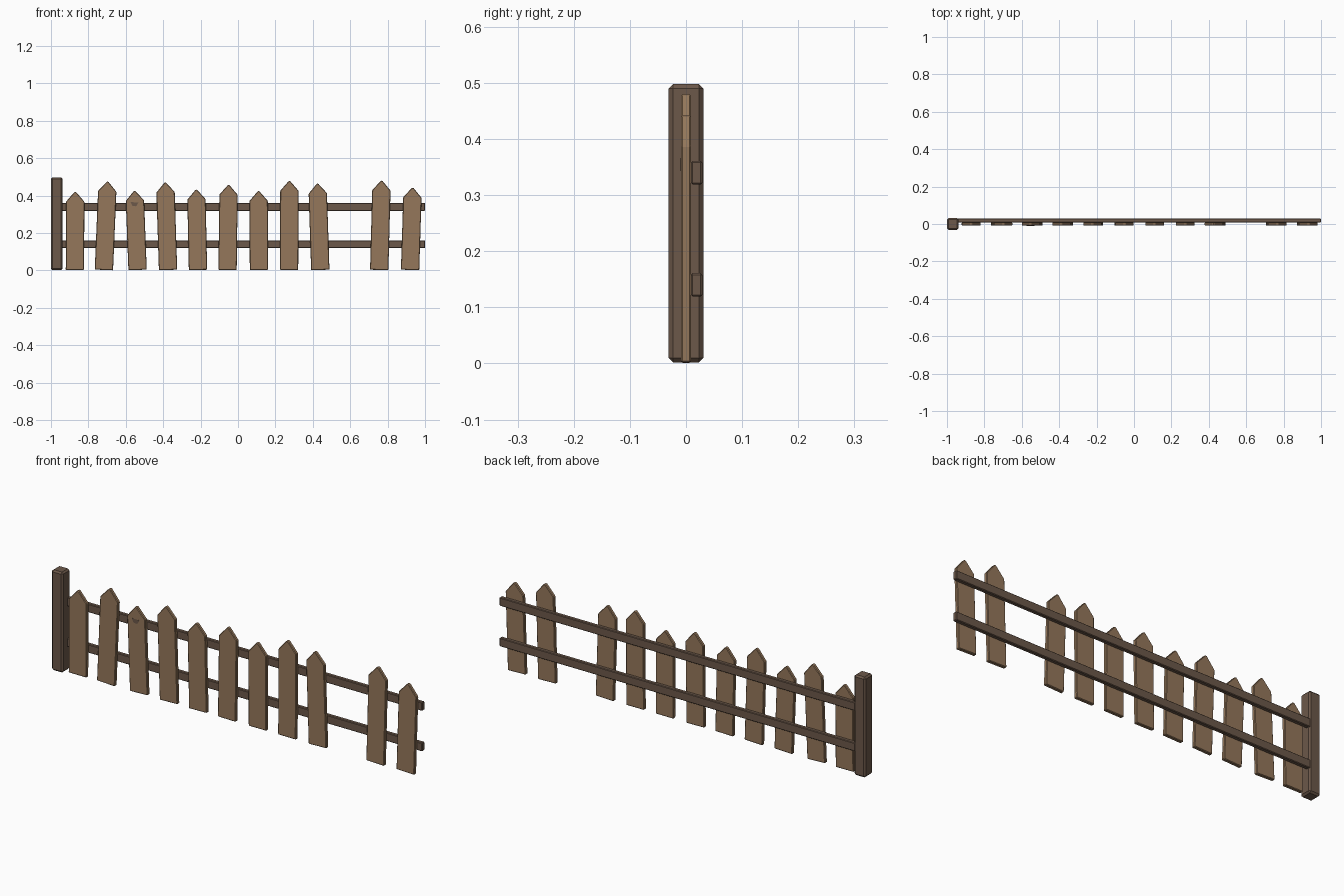
import bpy
import bmesh
from mathutils import Vector

cube = bpy.data.objects.get("Cube")
if cube:
    bpy.data.objects.remove(cube, do_unlink=True)


def make_material(name, color):
    mat = bpy.data.materials.new(name)
    mat.use_nodes = True
    mat.diffuse_color = color
    mat.node_tree.nodes["Principled BSDF"].inputs["Base Color"].default_value = color
    return mat


light_wood = make_material("light_wood", (0.30, 0.187, 0.105, 1))
dark_wood = make_material("dark_wood", (0.15, 0.098, 0.068, 1))


def add_prism(name, outline, y0, y1, mat, bevel):
    """Extrude an (x, z) outline along y and chamfer its edges."""
    bm = bmesh.new()
    face = bm.faces.new([bm.verts.new((x, y0, z)) for x, z in outline])
    result = bmesh.ops.extrude_face_region(bm, geom=[face])
    moved = [v for v in result["geom"] if isinstance(v, bmesh.types.BMVert)]
    bmesh.ops.translate(bm, verts=moved, vec=Vector((0, y1 - y0, 0)))
    bmesh.ops.recalc_face_normals(bm, faces=bm.faces)
    if bevel:
        bmesh.ops.bevel(bm, geom=list(bm.edges), offset=bevel, segments=1,
                        affect="EDGES", clamp_overlap=True)
    mesh = bpy.data.meshes.new(name)
    bm.to_mesh(mesh)
    bm.free()
    mesh.materials.append(mat)
    obj = bpy.data.objects.new(name, mesh)
    bpy.context.collection.objects.link(obj)
    return obj


def rect(x0, x1, z0, z1):
    return [(x0, z0), (x1, z0), (x1, z1), (x0, z1)]


# End post and the two rails behind the pickets
add_prism("end_post", rect(-1.0, -0.938, 0.002, 0.498), -0.031, 0.031, dark_wood, 0.008)
for name, z in (("lower_rail", 0.14), ("upper_rail", 0.34)):
    add_prism(name, rect(-0.945, 1.0, z - 0.021, z + 0.021), 0.009, 0.029, dark_wood, 0.003)

# Pickets: base centre x, tip x, tip height (one is missing from the row)
pickets = [
    (-0.872, -0.870, 0.420), (-0.717, -0.697, 0.475), (-0.537, -0.553, 0.425),
    (-0.374, -0.389, 0.470), (-0.214, -0.223, 0.432), (-0.056, -0.050, 0.457),
    (0.112, 0.110, 0.424), (0.273, 0.275, 0.478), (0.440, 0.425, 0.464),
    (0.755, 0.768, 0.480), (0.920, 0.934, 0.442),
]
half = 0.049
tip = 0.052
for i, (base, top, height) in enumerate(pickets):
    up = Vector((top - base, height)).normalized()
    side = Vector((up.y, -up.x))
    foot = Vector((base, 0.003))
    apex = Vector((top, height))
    shoulder = apex - up * tip
    outline = [foot - side * half, foot + side * half,
               shoulder + side * half, apex + side * 0.004,
               apex - side * 0.004, shoulder - side * half]
    add_prism(f"picket_{i + 1}", outline, -0.009, 0.009, light_wood, 0.003)

# Small dark knot on one picket
add_prism("wood_knot", [(-0.575, 0.366), (-0.565, 0.346), (-0.545, 0.343), (-0.532, 0.363)],
          -0.0095, -0.008, dark_wood, 0)
